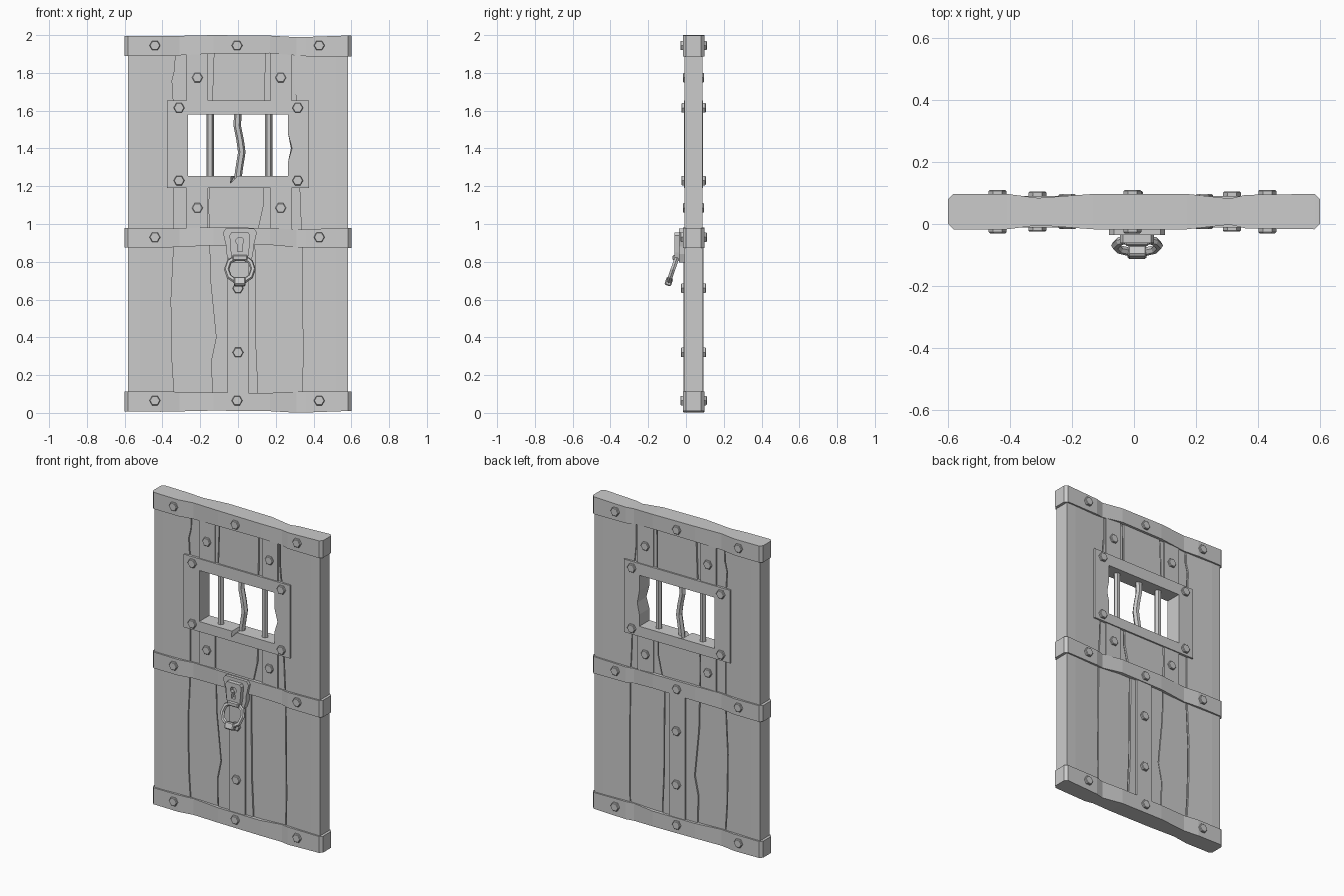
import bpy, bmesh, math
from mathutils import Matrix

if "Cube" in bpy.data.objects:
    bpy.data.objects.remove(bpy.data.objects["Cube"])

YC = 0.04  # middle of the door thickness


def finish(name, bm):
    bmesh.ops.recalc_face_normals(bm, faces=bm.faces)
    me = bpy.data.meshes.new(name)
    bm.to_mesh(me)
    bm.free()
    ob = bpy.data.objects.new(name, me)
    bpy.context.collection.objects.link(ob)
    return ob


def prism(name, loops, yf, yb, back=None):
    """Outline (plus optional hole loops) in x/z, extruded between two depths."""
    bm = bmesh.new()
    sides = []
    for pts_list, y in ((loops, yf), (back or loops, yb)):
        rings = [[bm.verts.new((x, y(x) if callable(y) else y, z)) for x, z in pts]
                 for pts in pts_list]
        sides.append(rings)
        if len(rings) == 1:
            bm.faces.new(rings[0])
        else:
            edges = [bm.edges.new((r[i - 1], r[i])) for r in rings for i in range(len(r))]
            bmesh.ops.triangle_fill(bm, edges=edges, use_beauty=True)
    for a, b in zip(*sides):
        for i in range(len(a)):
            bm.faces.new((a[i - 1], a[i], b[i], b[i - 1]))
    return finish(name, bm)


def slab(name, loops, h):
    """Prism symmetric about the door's middle plane; h is half thickness."""
    f = h if callable(h) else (lambda x: h)
    return prism(name, loops, lambda x: YC - f(x), lambda x: YC + f(x))


def rect(x0, x1, z0, z1):
    return [(x0, z0), (x1, z0), (x1, z1), (x0, z1)]


def clip(seam, z0, z1, dx):
    def at(z):
        for (xa, za), (xb, zb) in zip(seam, seam[1:]):
            if za <= z <= zb:
                return xa + (xb - xa) * (z - za) / (zb - za)
    return ([(at(z0) + dx, z0)] + [(x + dx, z) for x, z in seam if z0 < z < z1]
            + [(at(z1) + dx, z1)])


def plank(name, left, right, z0, z1, h):
    return slab(name, [clip(left, z0, z1, 0.004) + clip(right, z0, z1, -0.004)[::-1]], h)


# core behind the plank gaps, with window opening
slab("door_core", [rect(-0.57, 0.57, 0.06, 1.94), rect(-0.3, 0.3, 1.22, 1.62)], 0.03)

# planks between uneven seams
s1 = [(-.33, .05), (-.345, .28), (-.35, .6), (-.335, .9), (-.335, 1.6),
      (-.345, 1.76), (-.33, 1.82), (-.325, 1.95)]
s2 = [(-.14, .05), (-.145, .28), (-.12, .4), (-.15, .7), (-.16, 1.1), (-.13, 1.95)]
s3 = [(.11, .05), (.11, .13), (.1, .35), (.095, .9), (.14, 1.1), (.15, 1.95)]
s4 = [(.335, .05), (.34, .3), (.335, .9), (.325, 1.1), (.31, 1.6), (.295, 1.75), (.295, 1.95)]
for side, sx in (("left", -1), ("right", 1)):
    a, b = sorted((sx * 0.52, sx * 0.583))
    slab(side + "_stile", [rect(a, b, 0.05, 1.95)], 0.047)
slope = lambda x: 0.039 + 0.008 * (abs(x) - 0.33) / 0.19
plank("left_outer_plank", [(-.524, .05), (-.524, 1.95)], s1, .05, 1.95, slope)
plank("right_outer_plank", s4, [(.524, .05), (.524, 1.95)], .05, 1.95, slope)
for nm, l, r, h in (("left_plank", s1, s2, .036), ("middle_plank", s2, s3, .041),
                    ("right_plank", s3, s4, .036)):
    plank(nm + "_lower", l, r, .05, 1.22, h)
    plank(nm + "_upper", l, r, 1.62, 1.95, h)

# batten strips
for nm, a, b in (("left", -.272, -.16), ("right", .172, .282)):
    slab(nm + "_batten_lower", [rect(a, b, .93, 1.22)], 0.044)
    slab(nm + "_batten_upper", [rect(a, b, 1.62, 1.93)], 0.044)
slab("centre_batten", [rect(-.056, .056, .06, .93)], 0.052)

# window frame with chipped inner edges
outer = rect(-.375, .375, 1.19, 1.655)
front = [(-.265, 1.255), (-.035, 1.255), (-.04, 1.215), (0, 1.255), (.265, 1.255),
         (.265, 1.33), (.286, 1.4), (.265, 1.48), (.265, 1.58), (-.265, 1.58)]
rear = list(front)
rear[2] = (-.02, 1.2549)
rear[6] = (.28, 1.4)
prism("window_frame", [outer, front], YC - 0.051, YC + 0.051, [outer, rear])


# window bars, the middle one bent
def bar(name, path, r=0.02, n=6):
    bm = bmesh.new()
    rings = [[bm.verts.new((x + r * math.cos(math.tau * i / n),
                            YC + r * math.sin(math.tau * i / n), z)) for i in range(n)]
             for x, z in path]
    for a, b in zip(rings, rings[1:]):
        for i in range(n):
            bm.faces.new((a[i - 1], a[i], b[i], b[i - 1]))
    bm.faces.new(rings[0])
    bm.faces.new(rings[-1])
    finish(name, bm)


bar("left_bar", [(-.148, 1.24), (-.148, 1.6)])
bar("right_bar", [(.163, 1.24), (.163, 1.6)])
bar("bent_bar", [(0, 1.24), (.004, 1.28), (.02, 1.38), (.012, 1.44), (-.004, 1.52), (0, 1.6)])

# iron bands: x, half thickness, top offset, bottom offset
sections = [(-.6, .04, -.002, 0), (-.583, .057, -.002, 0), (-.41, .057, -.004, 0),
            (-.31, .044, -.002, .003), (-.13, .057, .002, .012), (.17, .057, -.001, .014),
            (.31, .042, -.009, .002), (.36, .054, -.008, -.002), (.583, .057, 0, -.002),
            (.6, .04, 0, -.002)]
for nm, z0, z1 in (("bottom", .01, .113), ("middle", .875, .98), ("top", 1.89, 1.998)):
    bm = bmesh.new()
    flip = -1 if nm == "bottom" else 1
    rings = []
    for x, h, t, b in sections:
        zt, zb = (z1 + t, z0 + b) if flip == 1 else (z1 - b * .5, z0 + t)
        rings.append([bm.verts.new((x, YC + sy * h, z))
                      for sy, z in ((-1, zb), (1, zb), (1, zt), (-1, zt))])
    for a, b in zip(rings, rings[1:]):
        for i in range(4):
            bm.faces.new((a[i - 1], a[i], b[i], b[i - 1]))
    bm.faces.new(rings[0])
    bm.faces.new(rings[-1])
    finish(nm + "_band", bm)


# hexagonal bolts on both faces
def bolt(x, z, half, name="bolt"):
    for sy in (-1, 1):
        bm = bmesh.new()
        rings = [[bm.verts.new((x + r * math.cos(math.tau * i / 6), YC + sy * h,
                                z + r * math.sin(math.tau * i / 6))) for i in range(6)]
                 for r, h in ((.029, .035), (.029, half - .004), (.025, half))]
        for a, b in zip(rings, rings[1:]):
            for i in range(6):
                bm.faces.new((a[i - 1], a[i], b[i], b[i - 1]))
        bm.faces.new(rings[0])
        bm.faces.new(rings[-1])
        finish(name, bm)


for z in (.065, .93, 1.945):
    for x in (-.44, -.005, .43):
        bolt(x, z, .07, "band_bolt")
for x in (-.312, .316):
    for z in (1.23, 1.615):
        bolt(x, z, .065, "frame_bolt")
for x in (-.215, .226):
    for z in (1.085, 1.775):
        bolt(x, z, .056, "batten_bolt")
for z in (.32, .66):
    bolt(0, z, .067, "batten_bolt")

# lock plate with raised keyhole panel
CX = 0.01
mirror = lambda half: [(CX + x, z) for x, z in half] + [(CX - x, z) for x, z in half[::-1]]
prism("lock_plate", [mirror([(.055, .795), (.07, .84), (.072, .88), (.09, .955), (.075, .976)])],
      -.036, .0)
keyhole = mirror([(.013, .855), (.01, .89), (.02, .902), (.02, .918), (.01, .928)])
prism("keyhole_panel", [mirror([(.04, .81), (.048, .85), (.055, .94), (.045, .955)]), keyhole],
      -.062, -.03)

# tilted pull ring, its hinge and grip
tilt = math.radians(71)
bpy.ops.mesh.primitive_torus_add(major_segments=10, minor_segments=6, major_radius=.07,
                                 minor_radius=.014, location=(CX, -.069, .76),
                                 rotation=(tilt, 0, 0))
bpy.context.object.name = "pull_ring"


def block(name, loc, size, rx):
    bm = bmesh.new()
    bmesh.ops.create_cube(bm, size=1, matrix=Matrix.Translation(loc)
                          @ Matrix.Rotation(rx, 4, 'X') @ Matrix.Diagonal((*size, 1)))
    bmesh.ops.bevel(bm, geom=bm.edges[:], offset=.006, segments=1, affect='EDGES')
    finish(name, bm)


block("ring_hinge", (CX, -.048, .822), (.08, .045, .03), 0)
block("ring_grip", (CX, -.091, .695), (.062, .044, .036), tilt)
